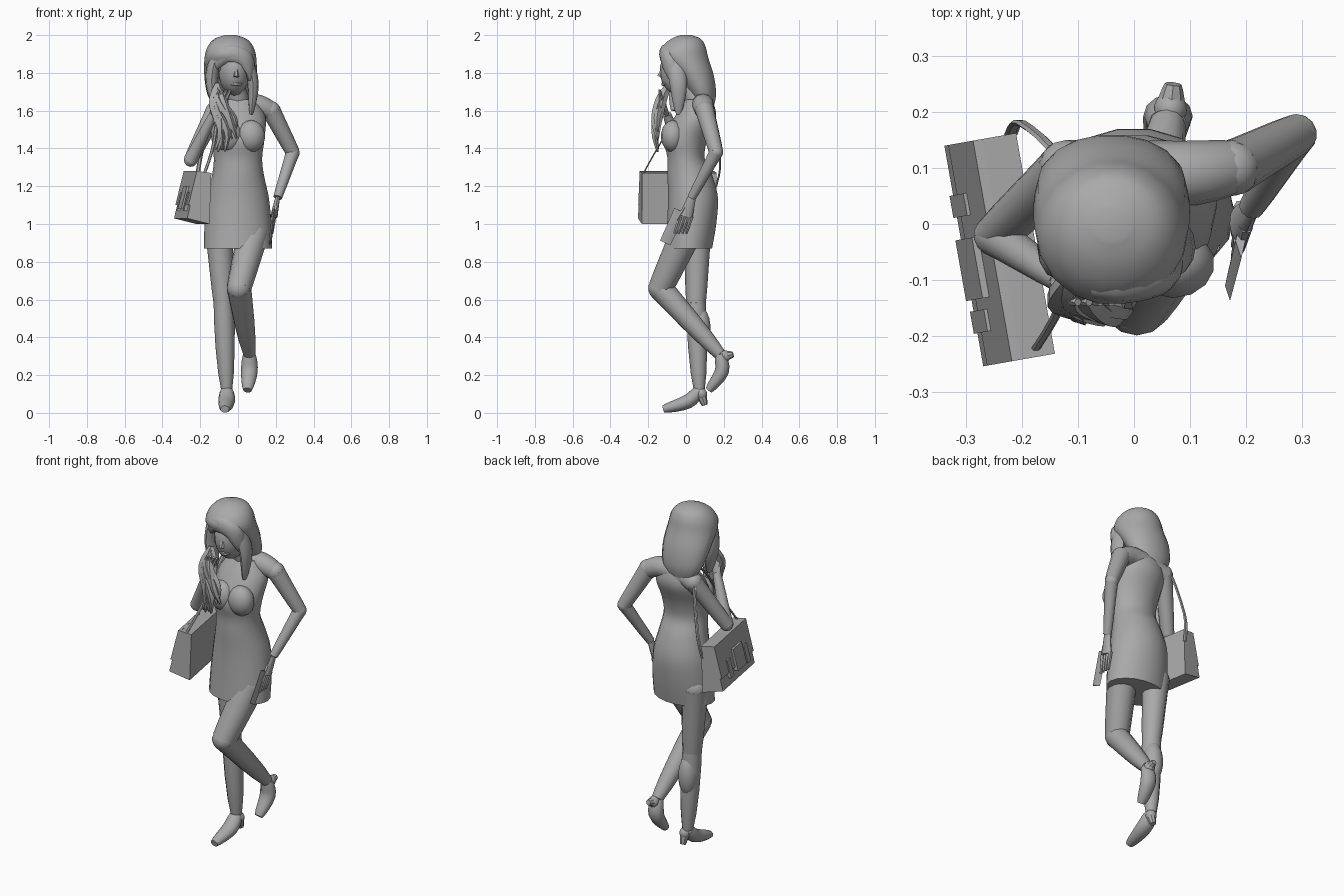
import bpy, bmesh, math, random
from mathutils import Vector, Matrix

if "Cube" in bpy.data.objects:
    bpy.data.objects.remove(bpy.data.objects["Cube"])
random.seed(4)

grey = bpy.data.materials.new("plain_grey")
grey.use_nodes = True
colour = (.4, .4, .4, 1)
grey.diffuse_color = colour
grey.node_tree.nodes["Principled BSDF"].inputs["Base Color"].default_value = colour
X, Y, Z = Matrix.Identity(3)


def finish(name, bm, angle=40):
    bmesh.ops.recalc_face_normals(bm, faces=bm.faces)
    mesh = bpy.data.meshes.new(name)
    bm.to_mesh(mesh)
    bm.free()
    obj = bpy.data.objects.new(name, mesh)
    bpy.context.collection.objects.link(obj)
    mesh.materials.append(grey)
    bpy.ops.object.select_all(action='DESELECT')
    obj.select_set(True)
    bpy.context.view_layer.objects.active = obj
    bpy.ops.object.shade_smooth_by_angle(angle=math.radians(angle))


def skin(name, rings, angle=40):
    """Bridge rings of points and close both ends."""
    bm = bmesh.new()
    loops = [[bm.verts.new(point) for point in ring] for ring in rings]
    for low, high in zip(loops, loops[1:]):
        for k in range(len(low)):
            bm.faces.new((low[k - 1], low[k], high[k], high[k - 1]))
    bm.faces.new(loops[0])
    bm.faces.new(loops[-1])
    finish(name, bm, angle)


def ellipse(centre, across, along, sides):
    angles = [math.tau * k / sides for k in range(sides)]
    return [centre + across * math.cos(a) + along * math.sin(a) for a in angles]


def spline(points, steps=4):
    """Smooth path through points, each a tuple or vector."""
    points = [Vector(p) for p in points]
    padded = [points[0], *points, points[-1]]
    path = []
    for before, a, b, after in zip(padded, padded[1:], padded[2:], padded[3:]):
        for k in range(steps):
            t = k / steps
            u = 1 - t
            lead_in = a + (b - before) / 6
            lead_out = b - (after - a) / 6
            path.append(a * u**3 + lead_in * 3 * t * u**2 + lead_out * 3 * t**2 * u + b * t**3)
    return path + [points[-1]]


def stack(name, x, rows):
    """Level ellipses; each row is y, z, half width, half depth."""
    skin(name, [ellipse(Vector((x, y, z)), X * width, Y * depth, 18)
                for y, z, width, depth in spline(rows)])


def limb(name, joints, start, end, swell=0, flat=1, hint=X, sides=12):
    """Tapered tube along joints, with an optional bulge halfway."""
    path = spline(joints)
    last = len(path) - 1
    rings = []
    for i, centre in enumerate(path):
        t = i / last
        radius = start + (end - start) * t + swell * math.sin(math.pi * t)
        tangent = (path[min(i + 1, last)] - path[max(i - 1, 0)]).normalized()
        across = (hint - tangent * hint.dot(tangent)).normalized()
        along = tangent.cross(across) * flat
        rings.append(ellipse(centre, across * radius, along * radius, sides))
    skin(name, rings)


def ball(name, centre, *radii):
    bm = bmesh.new()
    bmesh.ops.create_uvsphere(bm, u_segments=14, v_segments=9, radius=1)
    place = Matrix.Translation(centre) @ Matrix.Diagonal((*radii, 1))
    bmesh.ops.transform(bm, matrix=place, verts=bm.verts)
    finish(name, bm)


def bent_limb(upper, lower, joint, top, middle, bottom, radii, swell=0, hint=X):
    """Two tapered halves with rounded joints."""
    thick, medium, thin = radii
    limb(upper, [top, middle], thick, medium, hint=hint)
    limb(lower, [middle, bottom], medium, thin, swell, hint=hint)
    ball(f"{joint}_top", top, thick, thick, thick)
    ball(f"{joint}_bend", middle, medium, medium, medium)


def hand(side, wrist, knuckle, tip, spread):
    wrist, knuckle, tip = Vector(wrist), Vector(knuckle), Vector(tip)
    limb(f"{side}_palm", [wrist, knuckle], .022, .036, flat=.55, hint=spread)
    for i in range(4):
        shift = spread * (i - 1.5) / 50
        limb(f"{side}_finger_{i}", [knuckle + shift, tip + shift], .013, .007, sides=6)
    thumb = wrist.lerp(knuckle, .5) - spread * .02
    limb(f"{side}_thumb", [thumb, thumb.lerp(tip, .5) - spread * .03], .013, .007, sides=6)


def shoe(side, ankle, middle, toe, heel_top, heel_tip):
    limb(f"{side}_shoe", [ankle, middle, toe], .033, .023, swell=.016, flat=.85)
    ball(f"{side}_heel_back", heel_top, .03, .032, .032)
    limb(f"{side}_heel", [heel_top, heel_tip], .03, .015, sides=8)


# Dress, bust, shoulders and neck
stack("dress", 0, [(.015, .87, .18, .125), (.03, 1.0, .177, .132), (.037, 1.14, .163, .134),
                   (.02, 1.26, .137, .12), (0, 1.35, .128, .1), (0, 1.45, .14, .115),
                   (.05, 1.57, .145, .11), (.07, 1.66, .09, .07)])
for side, x in (("right", -.05), ("left", .07)):
    ball(f"{side}_bust", (x, -.07, 1.465), .075, .063, .085)
limb("shoulders", [(-.13, .1, 1.59), (-.05, .09, 1.62), (.09, .09, 1.63), (.17, .1, 1.6)],
     .05, .05, swell=.01, hint=Y)
limb("neck", [(.01, .07, 1.6), (-.02, 0, 1.8)], .06, .045)

# Head and face
ball("head", (-.02, -.03, 1.81), .085, .11, .13)
limb("nose", [(-.01, -.12, 1.83), (-.01, -.14, 1.78)], .008, .015, sides=6)
limb("lips", [(-.04, -.11, 1.74), (-.01, -.12, 1.74), (.02, -.11, 1.74)],
     .004, .004, swell=.007, hint=Z, sides=6)

# Hair: cap, fringe, hanging locks and loose curls
stack("hair_cap", -.04, [(0, 2, .03, .03), (0, 1.98, .085, .08), (-.01, 1.94, .12, .115),
                         (-.01, 1.88, .137, .13), (.05, 1.78, .138, .1),
                         (.09, 1.68, .12, .07), (.11, 1.6, .07, .03)])
limb("fringe", [(-.14, -.06, 1.83), (-.06, -.11, 1.9), (.04, -.1, 1.87), (.07, -.06, 1.77)],
     .03, .03, swell=.02, flat=.6, hint=Z)
limb("left_lock", [(.05, -.06, 1.87), (.08, -.04, 1.74), (.07, -.04, 1.58)],
     .04, .012, swell=.02, flat=.65, hint=Y)
limb("right_lock", [(-.12, -.05, 1.88), (-.14, -.04, 1.75), (-.11, -.06, 1.6)],
     .05, .02, swell=.02, flat=.6, hint=Y)
for i in range(10):
    root = Vector((-.11, -.09, 1.74))
    tip = Vector((-.12 + i / 80, -.15, random.uniform(1.36, 1.5)))
    wave = Vector((random.uniform(-.03, .03), random.uniform(-.04, -.01), 0))
    limb(f"curl_{i}", [root, root.lerp(tip, .3) + wave, root.lerp(tip, .7) + wave.reflect(X), tip],
         .014, .005, swell=.012, sides=5)

# Left arm, bent with the hand resting by the hip
arm = (.051, .037, .023)
wrist = (.21, .03, 1.14)
bent_limb("left_upper_arm", "left_forearm", "left_arm",
          (.175, .1, 1.6), (.29, .16, 1.38), wrist, arm, hint=Y)
hand("left", wrist, (.19, 0, 1.04), (.18, -.03, .95), Y)
limb("wallet", [(.19, -.03, 1.07), (.17, -.11, .9)], .035, .03, flat=.25, hint=Y, sides=4)

# Right arm, folded with the hand at the chin
wrist = (-.13, -.1, 1.58)
bent_limb("right_upper_arm", "right_forearm", "right_arm",
          (-.12, .1, 1.6), (-.25, -.02, 1.34), wrist, arm, hint=Y)
hand("right", wrist, (-.1, -.13, 1.65), (-.07, -.14, 1.71), X)

# Straight right leg
ankle = (-.06, .07, .12)
bent_limb("right_thigh", "right_calf", "right_leg",
          (-.1, .06, .96), (-.077, .053, .58), ankle, (.075, .052, .029), swell=.01)
ball("right_calf_muscle", (-.068, .075, .44), .054, .056, .12)
shoe("right", ankle, (-.06, .01, .06), (-.07, -.12, .02), (-.05, .08, .1), (-.05, .1, .04))

# Lifted left leg
ankle = (.06, .18, .31)
bent_limb("left_thigh", "left_calf", "left_leg",
          (.08, 0, .95), (.005, -.135, .66), ankle, (.085, .065, .032), swell=.006)
shoe("left", ankle, (.06, .19, .22), (.05, .12, .12), (.065, .205, .3), (.07, .25, .31))

# Shoulder bag: leaning box, flap, pocket and clasps
frame = Matrix.Translation((-.235, -.045, 0)) @ Matrix.Rotation(math.radians(10), 4, 'Z')


def prism(name, section, back, front):
    """Outline across the bag, run along its length."""
    skin(name, [[frame @ Vector((x, y, z)) for x, z in section] for y in (back, front)], 20)


def panel(name, back, front, low, high, thickness):
    """Slab lying on the sloping outer face."""
    outer = [((z - 1.32) / 4, z) for z in (low, high)]
    inner = [(x + thickness, z) for x, z in reversed(outer)]
    prism(name, [(x - thickness, z) for x, z in outer] + inner, back, front)


prism("bag_body", [(-.07, 1.03), (.05, 1), (.06, 1.27), (-.01, 1.28)], -.2, .2)
panel("bag_flap", -.2, .2, 1.1, 1.28, .008)
panel("bag_pocket", -.08, .03, 1.08, 1.2, .02)
for side, y in (("back", .09), ("front", -.12)):
    panel(f"{side}_clasp", y - .02, y + .02, 1.07, 1.17, .014)
limb("bag_strap", [(-.22, .16, 1.2), (-.2, .18, 1.35), (-.13, .11, 1.65), (-.11, -.01, 1.62),
                   (-.13, -.14, 1.42), (-.18, -.23, 1.26)], .012, .008, flat=.5, sides=6)
